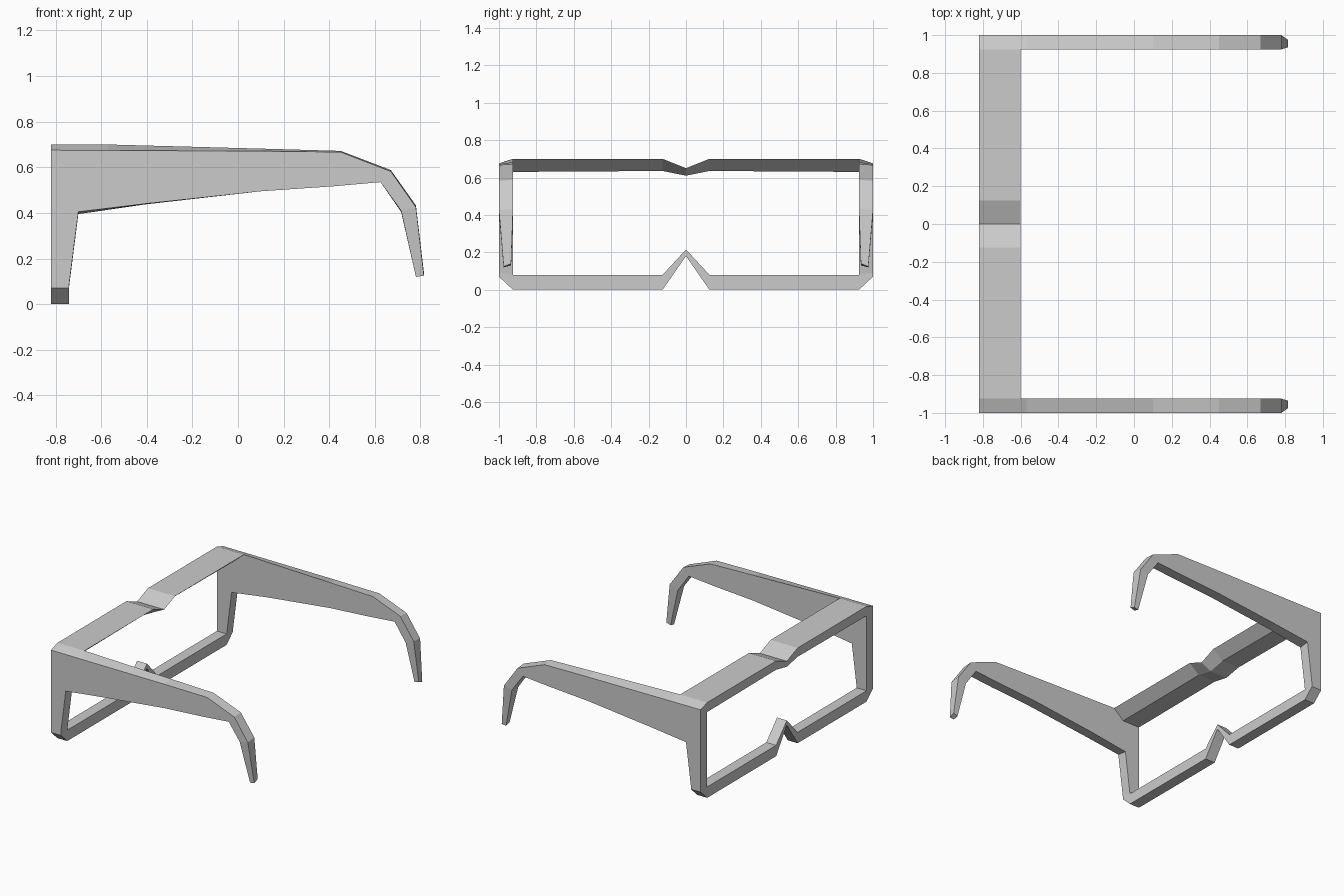
import bpy, bmesh

if "Cube" in bpy.data.objects:
    bpy.data.objects.remove(bpy.data.objects["Cube"])


def loft(name, sections, caps=True, mirror=False):
    """Skin a row of equal-sized closed sections into one object."""
    bm = bmesh.new()
    rings = [[bm.verts.new(p) for p in s] for s in sections]
    n = len(rings[0])
    for a, b in zip(rings, rings[1:]):
        for i in range(n):
            j = (i + 1) % n
            bm.faces.new((a[i], a[j], b[j], b[i]))
    if caps:
        bm.faces.new(rings[0])
        bm.faces.new(rings[-1])
    bmesh.ops.recalc_face_normals(bm, faces=bm.faces)
    mesh = bpy.data.meshes.new(name)
    bm.to_mesh(mesh)
    bm.free()
    obj = bpy.data.objects.new(name, mesh)
    bpy.context.collection.objects.link(obj)
    if mirror:
        m = obj.modifiers.new("Mirror", "MIRROR")
        m.use_axis = (False, True, False)
    return obj


FRONT, INNER, OUTER = -0.82, 0.925, 1.0

# Rim side and temple arm: edge x, edge z outer/inner, back x, back z outer/inner, y inner/outer
arm = [
    (FRONT, 0.07, 0.00, -0.74, 0.07, 0.00, INNER, OUTER),
    (FRONT, 0.09, 0.08, -0.74, 0.09, 0.08, INNER, OUTER),
    (FRONT, 0.675, 0.70, -0.70, 0.405, 0.395, INNER, OUTER),
    (-0.57, 0.674, 0.70, -0.41, 0.44, 0.437, INNER, OUTER),
    (0.10, 0.671, 0.682, 0.10, 0.495, 0.495, INNER, OUTER),
    (0.45, 0.667, 0.672, 0.42, 0.517, 0.517, INNER, OUTER),
    (0.67, 0.582, 0.588, 0.625, 0.535, 0.535, INNER, OUTER),
    (0.78, 0.425, 0.433, 0.715, 0.41, 0.405, INNER, OUTER),
    (0.815, 0.125, 0.14, 0.78, 0.12, 0.13, 0.935, 0.975),
]
loft("temple_arm", [
    [(tx, yo, to), (tx, yi, ti), (bx, yi, bi), (bx, yo, bo)]
    for tx, to, ti, bx, bo, bi, yi, yo in arm], mirror=True)


# Brow bar with sloped rear underside and a dip over the nose
def brow(y, bottom, top):
    return [(FRONT, y, top), (-0.60, y, top), (-0.68, y, bottom), (FRONT, y, bottom)]


loft("brow_bar", [brow(-INNER, 0.63, 0.70), brow(-0.125, 0.635, 0.70),
                  brow(0, 0.61, 0.65),
                  brow(0.125, 0.635, 0.70), brow(INNER, 0.63, 0.70)], caps=False)


# Lower rim with a peaked nose bridge
def rim(y, bottom, top):
    return [(FRONT, y, top), (-0.74, y, top), (-0.74, y, bottom), (FRONT, y, bottom)]


loft("lower_rim", [rim(-INNER, 0, 0.08), rim(-0.125, 0, 0.08), rim(0, 0.18, 0.215),
                   rim(0.125, 0, 0.08), rim(INNER, 0, 0.08)], caps=False)
